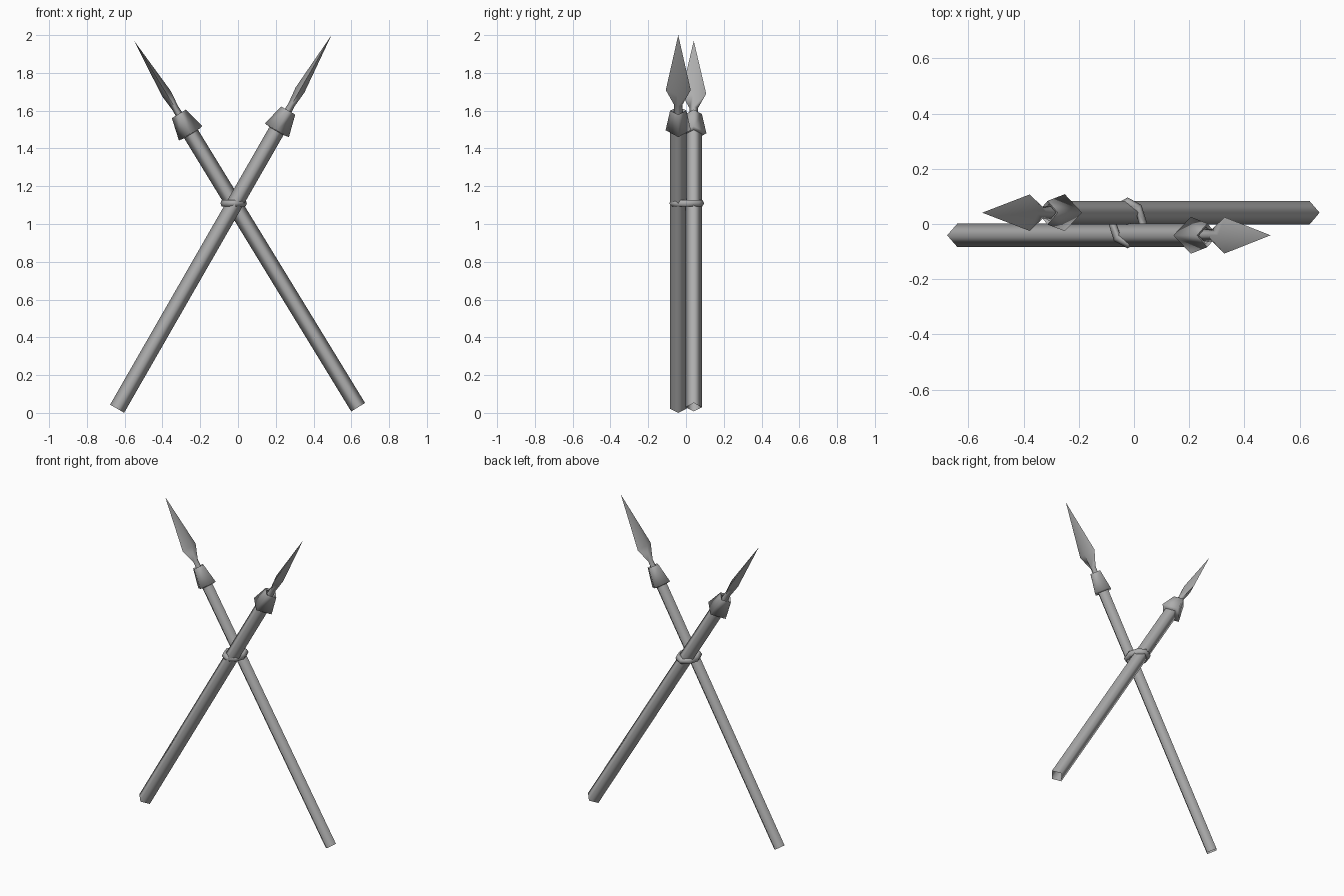
import bpy, math
from mathutils import Vector

cube = bpy.data.objects.get("Cube")
if cube:
    bpy.data.objects.remove(cube, do_unlink=True)

grey = bpy.data.materials.new("plain_grey")
grey.use_nodes = True
colour = (0.42, 0.42, 0.42, 1)
grey.diffuse_color = colour
grey.node_tree.nodes["Principled BSDF"].inputs["Base Color"].default_value = colour


def add_object(name, verts, faces, smooth_angle):
    mesh = bpy.data.meshes.new(name)
    mesh.from_pydata(verts, [], faces)
    mesh.materials.append(grey)
    obj = bpy.data.objects.new(name, mesh)
    bpy.context.collection.objects.link(obj)
    bpy.ops.object.select_all(action="DESELECT")
    obj.select_set(True)
    bpy.context.view_layer.objects.active = obj
    bpy.ops.object.shade_smooth_by_angle(angle=math.radians(smooth_angle))
    return obj


def four_sided(name, sections, smooth_angle, pointed=False):
    """Loft diamond sections given as (height, half thickness, half width)."""
    verts, faces = [], []
    for h, rx, ry in sections:
        verts += [(rx, 0, h), (0, ry, h), (-rx, 0, h), (0, -ry, h)]
    for i in range(len(sections) - 1):
        for k in range(4):
            a, b = i * 4 + k, i * 4 + (k + 1) % 4
            faces.append((a, b, b + 4, a + 4))
    if pointed:
        verts.append((0, 0, pointed))
        top = len(verts) - 1
        for k in range(4):
            faces.append((top - 4 + k, top - 4 + (k + 1) % 4, top))
    return add_object(name, verts, faces, smooth_angle)


def spear(prefix, foot, tip):
    axis = Vector(tip) - Vector(foot)
    length = axis.length
    r = 0.043
    parts = [
        # open square pole
        four_sided(prefix + "_shaft", [(0, r, r), (1.76, r, r)], 100),
        # flared collar with a lip underneath
        four_sided(prefix + "_collar", [(1.695, r, r), (1.7, 0.073, 0.067),
                                        (1.82, 0.043, 0.043), (1.81, 0.03, 0.03)], 100),
        # flat leaf blade on a narrow neck
        four_sided(prefix + "_blade", [(1.77, 0.022, 0.022), (1.855, 0.018, 0.022),
                                       (1.945, 0.027, 0.066)], 100, pointed=length),
    ]
    for part in parts:
        part.location = foot
        part.rotation_euler = (0, math.atan2(axis.x, axis.z), 0)


spear("front_spear", (-0.64, -0.041, 0.022), (0.495, -0.041, 2.0))
spear("back_spear", (0.636, 0.041, 0.03), (-0.55, 0.041, 1.97))

# Binding ring around the crossing
bpy.ops.mesh.primitive_torus_add(major_segments=8, minor_segments=6, major_radius=0.075,
                                 minor_radius=0.02, location=(-0.023, 0.004, 1.11))
ring = bpy.context.object
ring.name = "binding_ring"
ring.scale = (0.74, 0.97, 1)
ring.data.materials.append(grey)
bpy.ops.object.shade_smooth_by_angle(angle=math.radians(100))
